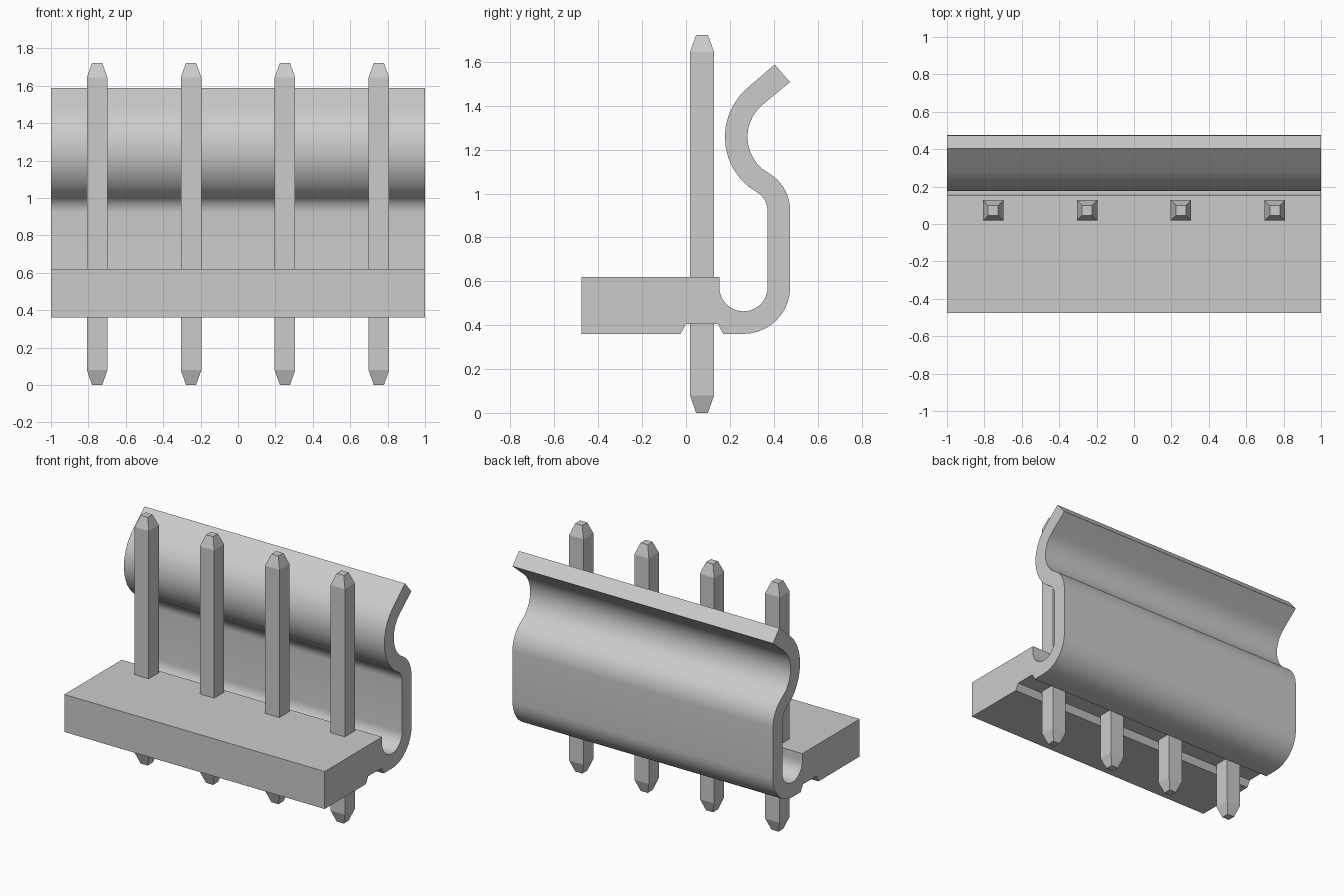
import bpy, bmesh
from math import cos, sin, radians

cube = bpy.data.objects.get("Cube")
if cube:
    bpy.data.objects.remove(cube, do_unlink=True)

grey = bpy.data.materials.new("light grey")
grey.use_nodes = True
colour = (0.6, 0.6, 0.6, 1)
grey.diffuse_color = colour
grey.node_tree.nodes["Principled BSDF"].inputs["Base Color"].default_value = colour


def finish(bm, name):
    bmesh.ops.recalc_face_normals(bm, faces=bm.faces)
    mesh = bpy.data.meshes.new(name)
    bm.to_mesh(mesh)
    bm.free()
    mesh.materials.append(grey)
    obj = bpy.data.objects.new(name, mesh)
    bpy.context.collection.objects.link(obj)
    return obj


def arc(centre, radius, start, end, steps=10):
    """Points (y, z) along an arc, angles in degrees."""
    angles = [radians(start + (end - start) * i / steps) for i in range(steps + 1)]
    return [(centre[0] + radius * cos(a), centre[1] + radius * sin(a)) for a in angles]


# Side profile: base bar with a pin groove, flowing into a bent latch wall
hook, shoulder, bend = (0.262, 0.573), (0.272, 0.92), (0.47, 1.258)
base_under = [(-0.477, 0.36), (-0.025, 0.36), (0.0, 0.405), (0.145, 0.405), (0.17, 0.36)]
outer_wall = (arc(hook, 0.213, -90, 0) + arc(shoulder, 0.203, 0, 50)
              + arc(bend, 0.19, 230, 130) + [(0.474, 1.508)])
inner_wall = ([(0.404, 1.588)] + arc(bend, 0.293, 130, 230)
              + arc(shoulder, 0.10, 50, 0) + arc(hook, 0.11, 0, -180, 18))
base_top = [(0.152, 0.62), (-0.477, 0.62)]

bm = bmesh.new()
profile = base_under + outer_wall + inner_wall + base_top
side = bm.faces.new([bm.verts.new((-1, y, z)) for y, z in profile])
swept = bmesh.ops.extrude_face_region(bm, geom=[side], use_keep_orig=True)
bmesh.ops.translate(bm, vec=(2, 0, 0),
                    verts=[v for v in swept["geom"] if isinstance(v, bmesh.types.BMVert)])
housing = finish(bm, "base_and_latch_wall")
bpy.context.view_layer.objects.active = housing
housing.select_set(True)
bpy.ops.object.shade_smooth_by_angle(angle=radians(30))
housing.select_set(False)


# Square pins with tapered tips
def make_pin(name, x, y=0.073):
    bm = bmesh.new()
    rings = []
    for half, z in [(0.027, 0), (0.055, 0.08), (0.055, 1.645), (0.027, 1.722)]:
        rings.append([bm.verts.new((x + sx * half, y + sy * half, z))
                      for sx, sy in [(-1, -1), (1, -1), (1, 1), (-1, 1)]])
    for low, high in zip(rings, rings[1:]):
        for i in range(4):
            j = (i + 1) % 4
            bm.faces.new((low[i], low[j], high[j], high[i]))
    bm.faces.new(rings[0])
    bm.faces.new(rings[-1])
    return finish(bm, name)


for i in range(4):
    make_pin(f"pin_{i + 1}", (i - 1.5) * 0.502)
